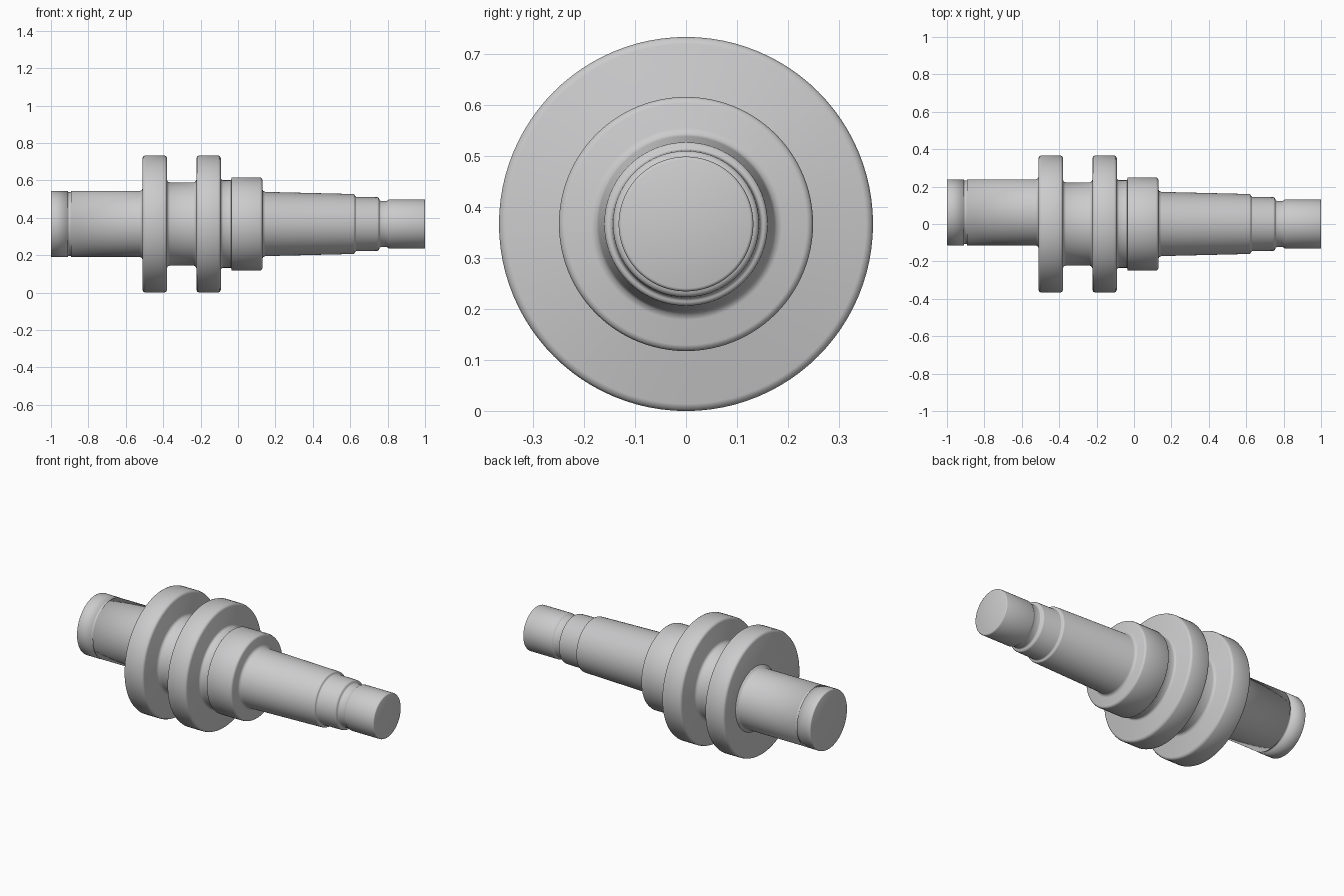
import bpy, bmesh, math
from mathutils import Vector

if "Cube" in bpy.data.objects:
    bpy.data.objects.remove(bpy.data.objects["Cube"])

AXIS_Z = 0.3665   # height of the main axis
OFFSET_Y = 0.062  # sideways offset of the eccentric journal
SIDES = 96

steel = bpy.data.materials.new("light grey steel")
steel.diffuse_color = (0.6, 0.6, 0.61, 1)
steel.use_nodes = True
steel.node_tree.nodes["Principled BSDF"].inputs["Base Color"].default_value = steel.diffuse_color

# Half-sections: (x along axis, radius, corner rounding)
JOURNAL = [
    (-1.0, 0.0, 0), (-1.0, 0.177, 0.005),
    # retaining groove
    (-0.910, 0.177, 0), (-0.910, 0.170, 0), (-0.893, 0.170, 0), (-0.893, 0.176, 0),
    # fillet against the flange
    (-0.526, 0.176, 0), (-0.515, 0.181, 0), (-0.510, 0.192, 0),
    (-0.490, 0.192, 0), (-0.490, 0.0, 0),
]
MAIN = [
    # first flange
    (-0.510, 0.0, 0), (-0.510, 0.3665, 0.014),
    (-0.380, 0.3665, 0.014), (-0.380, 0.222, 0.016),
    # second flange
    (-0.222, 0.222, 0.016), (-0.222, 0.3665, 0.014),
    (-0.092, 0.3665, 0.014), (-0.092, 0.234, 0.012),
    # collar
    (-0.036, 0.234, 0.004), (-0.036, 0.249, 0.005),
    (0.130, 0.249, 0.012), (0.130, 0.172, 0.016),
    # tapered shaft and stepped tip
    (0.625, 0.160, 0.007), (0.627, 0.145, 0.006),
    (0.753, 0.143, 0.008), (0.757, 0.124, 0.006),
    (0.800, 0.124, 0.004), (0.808, 0.132, 0.004),
    (1.0, 0.132, 0.006), (1.0, 0.0, 0),
]


def rounded(profile, steps=2):
    """Replace each rounded corner with a short curve."""
    out = []
    for i, (x, r, size) in enumerate(profile):
        p = Vector((x, r))
        if size == 0:
            out.append(p)
            continue
        a = Vector(profile[i - 1][:2]) - p
        b = Vector(profile[i + 1][:2]) - p
        start = p + a.normalized() * min(size, a.length * 0.48)
        end = p + b.normalized() * min(size, b.length * 0.48)
        for k in range(steps + 1):
            t = k / steps
            # weighted quadratic, close to a circular arc
            w0, w1, w2 = (1 - t) ** 2, 2 * t * (1 - t) * 0.7071, t ** 2
            out.append((start * w0 + p * w1 + end * w2) / (w0 + w1 + w2))
    return out


def lathe(name, points, y=0.0):
    """Spin a half-section round the x direction into a closed solid."""
    bm = bmesh.new()
    rings = []
    for x, r in points:
        if r < 1e-6:
            rings.append([bm.verts.new((x, 0, 0))] * SIDES)
        else:
            rings.append([bm.verts.new((x, r * math.cos(a), r * math.sin(a)))
                          for a in (2 * math.pi * k / SIDES for k in range(SIDES))])
    for lo, hi in zip(rings, rings[1:]):
        for k in range(SIDES):
            n = (k + 1) % SIDES
            bm.faces.new(list(dict.fromkeys((lo[k], lo[n], hi[n], hi[k]))))
    bmesh.ops.recalc_face_normals(bm, faces=bm.faces)
    for face in bm.faces:
        face.smooth = True
    mesh = bpy.data.meshes.new(name)
    bm.to_mesh(mesh)
    bm.free()
    mesh.materials.append(steel)
    obj = bpy.data.objects.new(name, mesh)
    obj.location = (0, y, AXIS_Z)
    bpy.context.collection.objects.link(obj)
    return obj


lathe("eccentric_journal", rounded(JOURNAL), OFFSET_Y)
lathe("flanged_shaft", rounded(MAIN))
